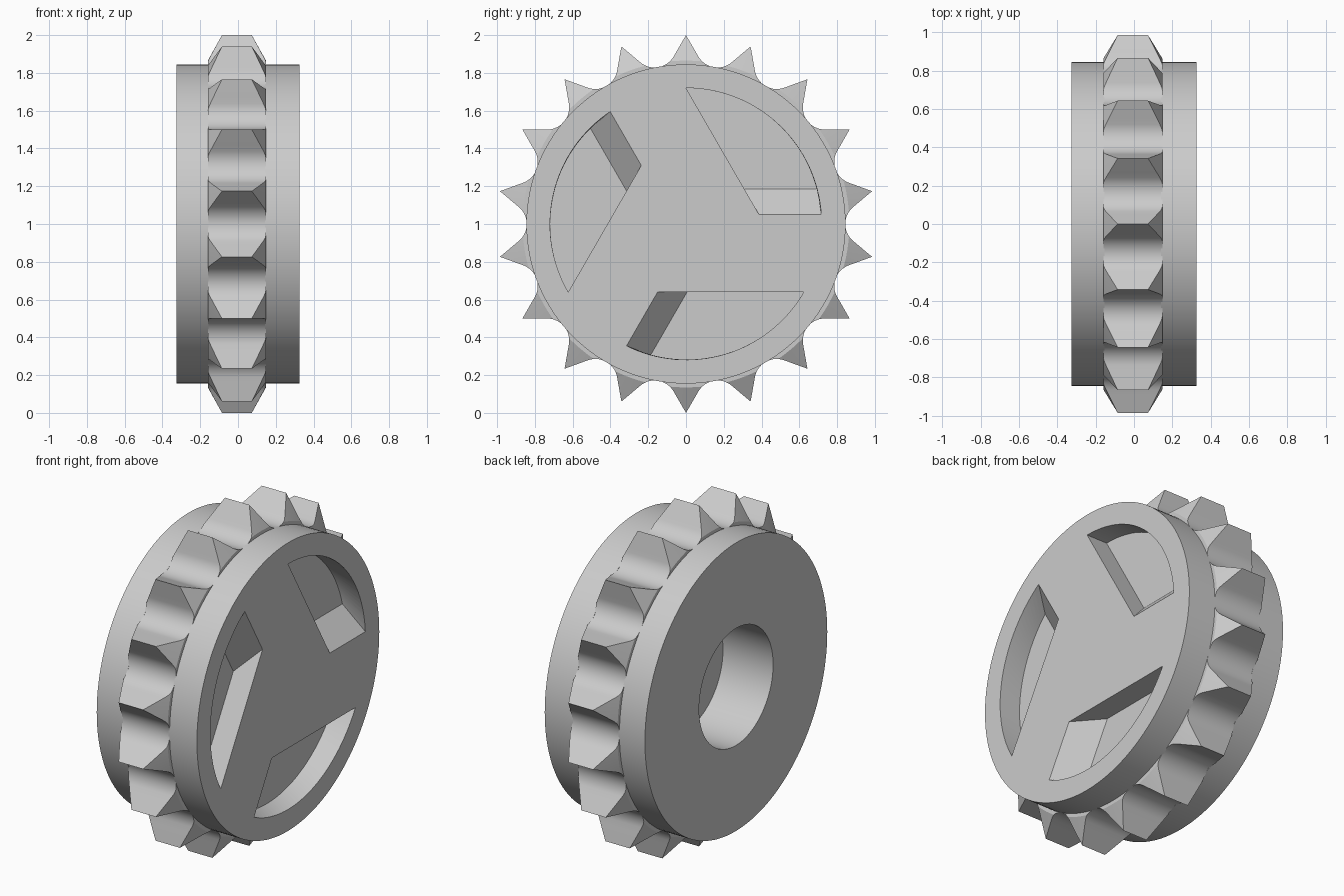
import bpy
import bmesh
from math import sin, cos, tan, radians, sqrt, asin, atan2, hypot, pi

cube = bpy.data.objects.get("Cube")
if cube:
    bpy.data.objects.remove(cube, do_unlink=True)

AXLE_Z = 1.0
HALF = 0.325            # half thickness of the wheel
RIM_R = 0.845
TEETH = 18

grey = bpy.data.materials.new("plain grey")
grey.use_nodes = True
grey.diffuse_color = (0.6, 0.6, 0.6, 1)
grey.node_tree.nodes["Principled BSDF"].inputs["Base Color"].default_value = (0.6, 0.6, 0.6, 1)


def make_object(name, bm):
    bmesh.ops.remove_doubles(bm, verts=bm.verts, dist=1e-5)
    bmesh.ops.recalc_face_normals(bm, faces=bm.faces)
    mesh = bpy.data.meshes.new(name)
    bm.to_mesh(mesh)
    bm.free()
    mesh.materials.append(grey)
    obj = bpy.data.objects.new(name, mesh)
    bpy.context.collection.objects.link(obj)
    return obj


def activate(obj):
    bpy.ops.object.select_all(action='DESELECT')
    obj.select_set(True)
    bpy.context.view_layer.objects.active = obj


def shade(obj):
    activate(obj)
    bpy.ops.object.shade_smooth_by_angle(angle=radians(28))


def polar(x, r, a):
    return (x, r * cos(a), AXLE_Z + r * sin(a))


# Wheel body: lathed profile with a blind bore and a groove under the teeth
profile = [(0, 0), (0, 0.343), (-HALF, 0.343), (-HALF, RIM_R), (-0.155, RIM_R),
           (-0.155, 0.82), (0.142, 0.82), (0.142, RIM_R), (HALF, RIM_R), (HALF, 0)]
bm = bmesh.new()
pts = [bm.verts.new(polar(x, r, 0)) for x, r in profile]
edges = [bm.edges.new(pair) for pair in zip(pts, pts[1:])]
bmesh.ops.spin(bm, geom=pts + edges, cent=(0, 0, AXLE_Z), axis=(1, 0, 0),
               angle=2 * pi, steps=128, use_duplicate=False)
body = make_object("wheel_body", bm)


# Pockets: three segment-shaped recesses, each with one ramped end
POCKET_R, DEPTH, RAMP = 0.72, 0.135, 0.05


def pocket_loop(bm, x, low, turn):
    start = asin(low / POCKET_R)
    outline = [((POCKET_R - low) / tan(radians(60)), low)]
    for i in range(33):
        a = start + (pi / 2 - start) * i / 32
        outline.append((POCKET_R * cos(a), POCKET_R * sin(a)))
    return [bm.verts.new(polar(x, hypot(y, z), atan2(z, y) + turn)) for y, z in outline]


for k in range(3):
    bm = bmesh.new()
    turn = k * 2 * pi / 3
    top = pocket_loop(bm, HALF + 0.02, RAMP - 0.02, turn)
    floor = pocket_loop(bm, HALF - DEPTH, RAMP + DEPTH, turn)
    bm.faces.new(top)
    bm.faces.new(floor)
    for i in range(len(top)):
        j = (i + 1) % len(top)
        bm.faces.new((top[i], top[j], floor[j], floor[i]))
    cutter = make_object("pocket_cutter", bm)
    cutter.hide_render = True
    mod = body.modifiers.new("pocket", 'BOOLEAN')
    mod.operation = 'DIFFERENCE'
    mod.solver = 'EXACT'
    mod.object = cutter
    activate(body)
    bpy.ops.object.modifier_apply(modifier=mod.name)
    bpy.data.objects.remove(cutter, do_unlink=True)
shade(body)


# Toothed ring: straight flanks running into round valleys, chamfered sides
ROOT, ARC, SHOULDER = 0.843, 0.117, 0.865
STEP = 2 * pi / TEETH

half_tooth = [(1.0, 0.0)]                       # radius, angle from tooth centre
for t in (0.25, 0.5, 0.75):
    rad, lat = 1 - 0.113 * t, 0.0655 * t
    half_tooth.append((hypot(rad, lat), atan2(lat, rad)))
for i in range(9):
    s = radians(50) * (1 - i / 8)
    lat, rad = ARC * sin(s), ROOT + ARC * (1 - cos(s))
    half_tooth.append((hypot(rad, lat), STEP / 2 - atan2(lat, rad)))
tooth = [(r, -a) for r, a in reversed(half_tooth[1:])] + half_tooth[:-1]

bm = bmesh.new()
rows = []
for k in range(TEETH):
    for r, a in tooth:
        angle = pi / 2 + k * STEP + a
        base = min(r, SHOULDER)
        cut = 0.075 * (r - base) / (1 - SHOULDER)
        section = [(-0.16, 0.8), (-0.16, base), (-0.16 + cut, r),
                   (0.148 - cut, r), (0.148, base), (0.148, 0.8)]
        rows.append([bm.verts.new(polar(x, q, angle)) for x, q in section])
for i, row in enumerate(rows):
    after = rows[(i + 1) % len(rows)]
    for j in range(6):
        m = (j + 1) % 6
        bm.faces.new((row[j], row[m], after[m], after[j]))
bmesh.ops.dissolve_degenerate(bm, dist=1e-5, edges=bm.edges)
ring = make_object("toothed_ring", bm)
shade(ring)
